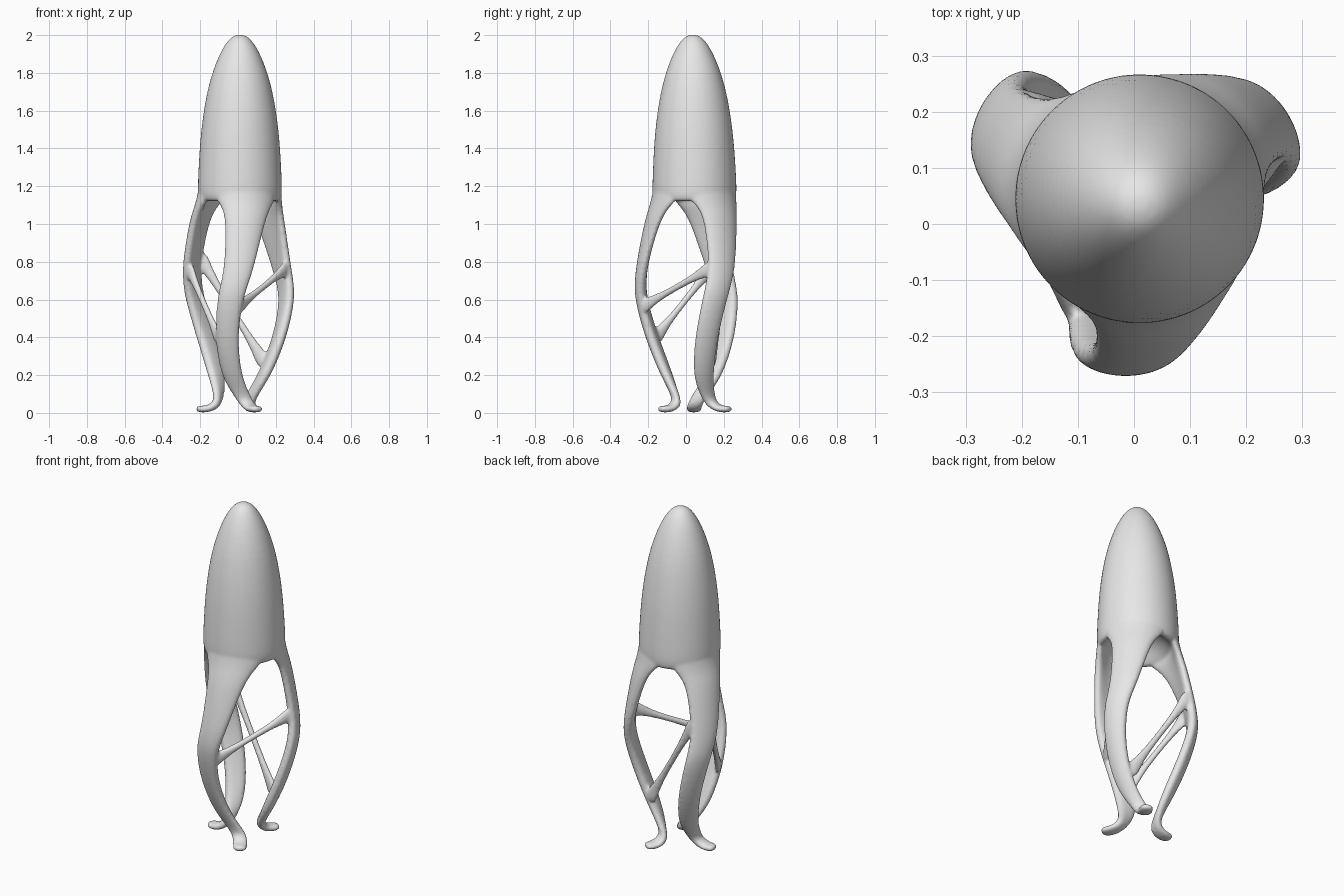
import bpy, bmesh
from math import sin, cos, pi, radians, copysign
from mathutils import Vector

cube = bpy.data.objects.get("Cube")
if cube:
    bpy.data.objects.remove(cube, do_unlink=True)

grey = bpy.data.materials.new("plain_grey")
grey.use_nodes = True
grey.diffuse_color = (0.8, 0.8, 0.8, 1)
grey.node_tree.nodes["Principled BSDF"].inputs["Base Color"].default_value = (0.8, 0.8, 0.8, 1)

AXIS = Vector((-0.003, 0.045, 0.0))
BODY_SHIFT = 0.013


def loft(name, rings):
    """Skin a list of equal-length rings of points, cap both ends and round it off."""
    bm = bmesh.new()
    loops = [[bm.verts.new(p) for p in ring] for ring in rings]
    n = len(loops[0])
    for a, b in zip(loops, loops[1:]):
        for i in range(n):
            j = (i + 1) % n
            bm.faces.new((a[i], a[j], b[j], b[i]))
    bm.faces.new(loops[0])
    bm.faces.new(loops[-1])
    bmesh.ops.recalc_face_normals(bm, faces=bm.faces)
    mesh = bpy.data.meshes.new(name)
    bm.to_mesh(mesh)
    bm.free()
    obj = bpy.data.objects.new(name, mesh)
    bpy.context.collection.objects.link(obj)
    mesh.materials.append(grey)
    bpy.context.view_layer.objects.active = obj
    rounding = obj.modifiers.new("rounding", "SUBSURF")
    rounding.levels = 2
    bpy.ops.object.modifier_apply(modifier="rounding")
    return obj


# Bullet-shaped body: outer wall from the tip down, closed by a shallow vault
profile = [(0.015, 2.003), (0.056, 1.986), (0.111, 1.9), (0.168, 1.74), (0.2, 1.55),
           (0.214, 1.4), (0.223, 1.22), (0.223, 1.16), (0.216, 1.125), (0.195, 1.115),
           (0.165, 1.14), (0.12, 1.19), (0.06, 1.22), (0.015, 1.23)]
SIDES = 40
body_rings = []
for r, z in profile:
    centre = AXIS + Vector((BODY_SHIFT, -0.01 * max(0, z - 1.2), 0))
    body_rings.append([centre + Vector((r * cos(2 * pi * i / SIDES), r * sin(2 * pi * i / SIDES), z))
                       for i in range(SIDES)])
parts = [loft("body", body_rings)]

# Leg sections: height, radius, swing, half width, half thickness, tilt
LEG = [(1.26, 0.196, 13, 0.19, 0.015, 0),
       (1.18, 0.203, 13, 0.2, 0.02, 0),
       (1.12, 0.207, 13, 0.175, 0.028, 0),
       (1.08, 0.215, 12, 0.135, 0.031, 0),
       (1.0, 0.238, 9, 0.107, 0.032, 0),
       (0.8, 0.276, 3, 0.083, 0.031, 0),
       (0.7, 0.287, -2, 0.076, 0.031, 0),
       (0.6, 0.289, -8, 0.07, 0.031, 0),
       (0.4, 0.236, -15, 0.062, 0.033, 0),
       (0.2, 0.152, -13, 0.056, 0.033, 0),
       (0.1, 0.106, 10, 0.048, 0.029, 15),
       (0.045, 0.108, 28, 0.04, 0.025, 45),
       (0.02, 0.155, 31, 0.041, 0.019, 80),
       (0.02, 0.2, 31, 0.039, 0.018, 90),
       (0.021, 0.22, 31, 0.026, 0.012, 90)]


def leg_section(turn, z, r, swing, half_w, half_t, tilt, n=20):
    shift = BODY_SHIFT * min(1, max(0, (z - 0.9) / 0.25))
    ring = []
    for i in range(n):
        u = 2 * pi * i / n
        across = half_w * cos(u)
        out = half_t * copysign(abs(sin(u)) ** 0.7, sin(u))
        ang = radians(turn + swing - 90) + across / r
        rr = r + out * cos(radians(tilt))
        ring.append(AXIS + Vector((rr * cos(ang) + shift, rr * sin(ang),
                                   z + out * sin(radians(tilt)))))
    return ring


for name, turn in (("front_leg", 0), ("back_left_leg", 120), ("back_right_leg", 240)):
    parts.append(loft(name, [leg_section(turn, *row) for row in LEG]))


# Slanted struts between the legs, flared where they meet them
def strut(name, start, end):
    a, b = Vector(start), Vector(end)
    d = (b - a).normalized()
    side = d.cross(Vector((0, 0, 1))).normalized()
    up = side.cross(d)
    rings = []
    for t, r in ((0, 0.05), (0.1, 0.036), (0.25, 0.021), (0.5, 0.017),
                 (0.75, 0.021), (0.9, 0.036), (1, 0.05)):
        c = a.lerp(b, t)
        flat = 0.015 + 0.1 * r
        rings.append([c + side * (flat * cos(k * pi / 6)) + up * (r * sin(k * pi / 6))
                      for k in range(12)])
    parts.append(loft(name, rings))


strut("front_to_left_strut", (0.0, -0.237, 0.56), (0.262, 0.138, 0.77))
strut("front_to_right_strut", (-0.1, -0.168, 0.39), (-0.262, 0.135, 0.77))
strut("back_strut", (-0.212, 0.225, 0.84), (0.15, 0.135, 0.25))

# Fuse the parts into one skin with soft joints
bpy.ops.object.select_all(action="DESELECT")
for part in parts:
    part.select_set(True)
bpy.context.view_layer.objects.active = parts[0]
bpy.ops.object.join()
hull = bpy.context.view_layer.objects.active
hull.name = "body_with_legs"

fuse = hull.modifiers.new("fuse", "REMESH")
fuse.mode = "VOXEL"
fuse.voxel_size = 0.008
fuse.use_smooth_shade = True
soften = hull.modifiers.new("soften", "SMOOTH")
soften.factor = 0.5
soften.iterations = 7
for modifier in ("fuse", "soften"):
    bpy.ops.object.modifier_apply(modifier=modifier)
bpy.ops.object.shade_smooth()
